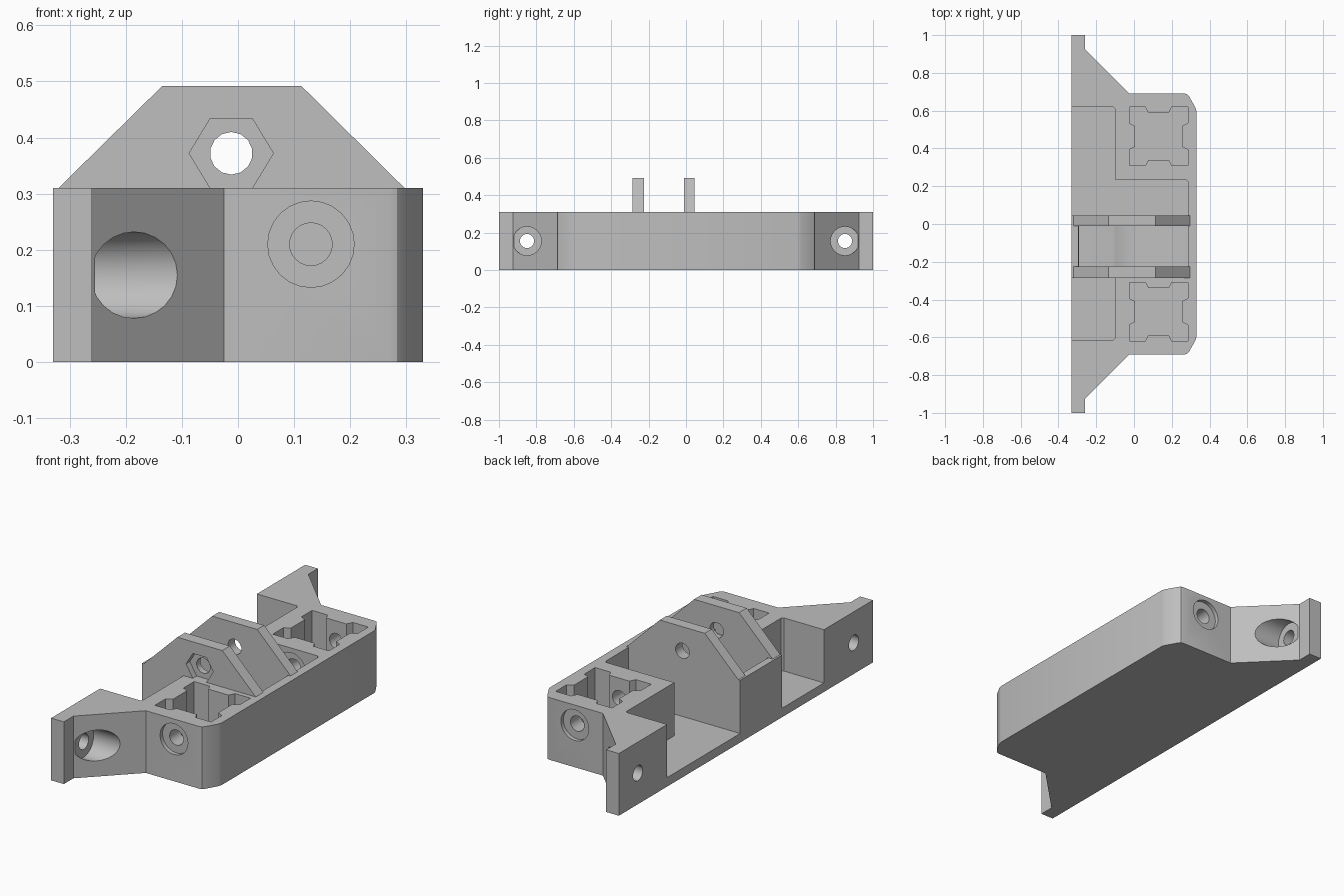
import bpy, bmesh, math
from mathutils import Matrix

if "Cube" in bpy.data.objects:
    bpy.data.objects.remove(bpy.data.objects["Cube"])

grey = bpy.data.materials.new("light_grey")
grey.use_nodes = True
tone = (0.52, 0.52, 0.52, 1)
grey.diffuse_color = tone
grey.node_tree.nodes["Principled BSDF"].inputs["Base Color"].default_value = tone

HEIGHT, FLOOR = 0.31, 0.045
AXLE_X, AXLE_Z = -0.012, 0.372


def to_object(name, bm):
    bmesh.ops.recalc_face_normals(bm, faces=bm.faces)
    mesh = bpy.data.meshes.new(name)
    bm.to_mesh(mesh)
    bm.free()
    mesh.materials.append(grey)
    obj = bpy.data.objects.new(name, mesh)
    bpy.context.collection.objects.link(obj)
    return obj


def prism(name, points, low, high, axis="z"):
    """Extrude a profile along z (points are x, y) or along y (points are x, z)."""
    place = (lambda a, b: (a, b, low)) if axis == "z" else (lambda a, b: (a, low, b))
    bm = bmesh.new()
    face = bm.faces.new([bm.verts.new(place(a, b)) for a, b in points])
    moved = bmesh.ops.extrude_face_region(bm, geom=[face])["geom"]
    step = (0, 0, high - low) if axis == "z" else (0, high - low, 0)
    bmesh.ops.translate(bm, vec=step, verts=[v for v in moved if isinstance(v, bmesh.types.BMVert)])
    return to_object(name, bm)


def rod(name, radius, start, end, sides=24):
    """Cylinder between two points on a line parallel to x or y."""
    bm = bmesh.new()
    along_x = start[0] != end[0]
    length = sum(abs(b - a) for a, b in zip(start, end))
    turn = Matrix.Rotation(math.pi / 2, 4, "Y" if along_x else "X")
    middle = [(a + b) / 2 for a, b in zip(start, end)]
    bmesh.ops.create_cone(bm, cap_ends=True, segments=sides, radius1=radius, radius2=radius,
                          depth=length, matrix=Matrix.Translation(middle) @ turn)
    return to_object(name, bm)


def cut(target, cutters):
    for cutter in cutters:
        mod = target.modifiers.new("cut", "BOOLEAN")
        mod.operation, mod.solver, mod.object = "DIFFERENCE", "EXACT", cutter
    graph = bpy.context.evaluated_depsgraph_get()
    mesh = bpy.data.meshes.new_from_object(target.evaluated_get(graph))
    target.modifiers.clear()
    target.data = mesh
    for cutter in cutters:
        bpy.data.objects.remove(cutter)


def box(name, x0, x1, y0, y1, z0, z1):
    return prism(name, [(x0, y0), (x1, y0), (x1, y1), (x0, y1)], z0, z1)


# Body outline with ears and softened outer corners, mirrored front to back
half = [(-0.33, 1), (-0.26, 1), (-0.26, 0.925), (-0.025, 0.69), (0.27, 0.69),
        (0.283, 0.686), (0.292, 0.675), (0.326, 0.615), (0.33, 0.6)]
outline = half + [(x, -y) for x, y in reversed(half)]
body = prism("bracket_body", outline, 0, HEIGHT)

top = HEIGHT + 0.1
cutters = [
    # Open bays at the flat side
    prism("rear_bay", [(-0.4, 0.045), (0.285, 0.045), (0.285, 0.225), (0.275, 0.235),
                       (-0.1, 0.235), (-0.1, 0.61), (-0.11, 0.62), (-0.4, 0.62)], FLOOR, top),
    prism("front_bay", [(-0.4, -0.285), (-0.1, -0.285), (-0.1, -0.605),
                        (-0.11, -0.615), (-0.4, -0.615)], FLOOR, top),
    # Wheel well between the lugs, with a shallow round trough
    box("wheel_well", -0.29, 0.285, -0.225, -0.01, 0.1, top),
    rod("wheel_trough", 0.29, (AXLE_X, -0.224, AXLE_Z), (AXLE_X, -0.011, AXLE_Z), 64),
]

# Ribbed rail sockets: one side of the square, turned four times
side = [(-0.155, -0.155), (-0.07, -0.155), (-0.055, -0.125), (0.055, -0.125), (0.07, -0.155)]
socket = []
for turn in range(4):
    socket += side
    side = [(-y, x) for x, y in side]

for sign in (-1, 1):
    cutters.append(prism("rail_socket", [(x + 0.13, y + sign * 0.464) for x, y in socket], FLOOR, top))
    # Screw holes through the ears
    y = sign * 0.85
    cutters.append(rod("ear_hole", 0.038, (-0.4, y, 0.155), (0, y, 0.155)))
    cutters.append(rod("ear_counterbore", 0.077, (-0.255, y, 0.155), (0.1, y, 0.155)))
    # Screw holes into the rail sockets
    cutters.append(rod("end_hole", 0.038, (0.13, sign * 0.75, 0.21), (0.13, sign * 0.5, 0.21)))
    cutters.append(rod("end_counterbore", 0.077, (0.13, sign * 0.75, 0.21), (0.13, sign * 0.67, 0.21)))
cutters.append(rod("inner_hole", 0.038, (0.13, 0.2, 0.21), (0.13, 0.4, 0.21)))
cutters.append(rod("inner_counterbore", 0.077, (0.13, 0.2, 0.21), (0.13, 0.255, 0.21)))
cut(body, cutters)

# Tapered lugs carrying the axle
lug_profile = [(-0.32, HEIGHT), (0.297, HEIGHT), (0.113, 0.492), (-0.135, 0.492)]
lugs = []
for name, y0, y1 in (("front_lug", -0.285, -0.225), ("rear_lug", -0.01, 0.045)):
    lug = prism(name, lug_profile, y0, y1, "y")
    holes = [rod("axle_hole", 0.038, (AXLE_X, y0 - 0.1, AXLE_Z), (AXLE_X, y1 + 0.1, AXLE_Z), 14)]
    if name == "front_lug":
        # Hexagonal nut recess
        nut = [(AXLE_X + 0.075 * math.cos(i * math.pi / 3), AXLE_Z + 0.0715 * math.sin(i * math.pi / 3))
               for i in range(6)]
        holes.append(prism("nut_recess", nut, y0 - 0.05, y0 + 0.03, "y"))
    cut(lug, holes)
    lugs.append(lug)

# Smooth the round walls and keep the edges crisp
bpy.ops.object.select_all(action="DESELECT")
for obj in [body] + lugs:
    obj.select_set(True)
bpy.context.view_layer.objects.active = body
bpy.ops.object.shade_smooth_by_angle(angle=math.radians(32))
